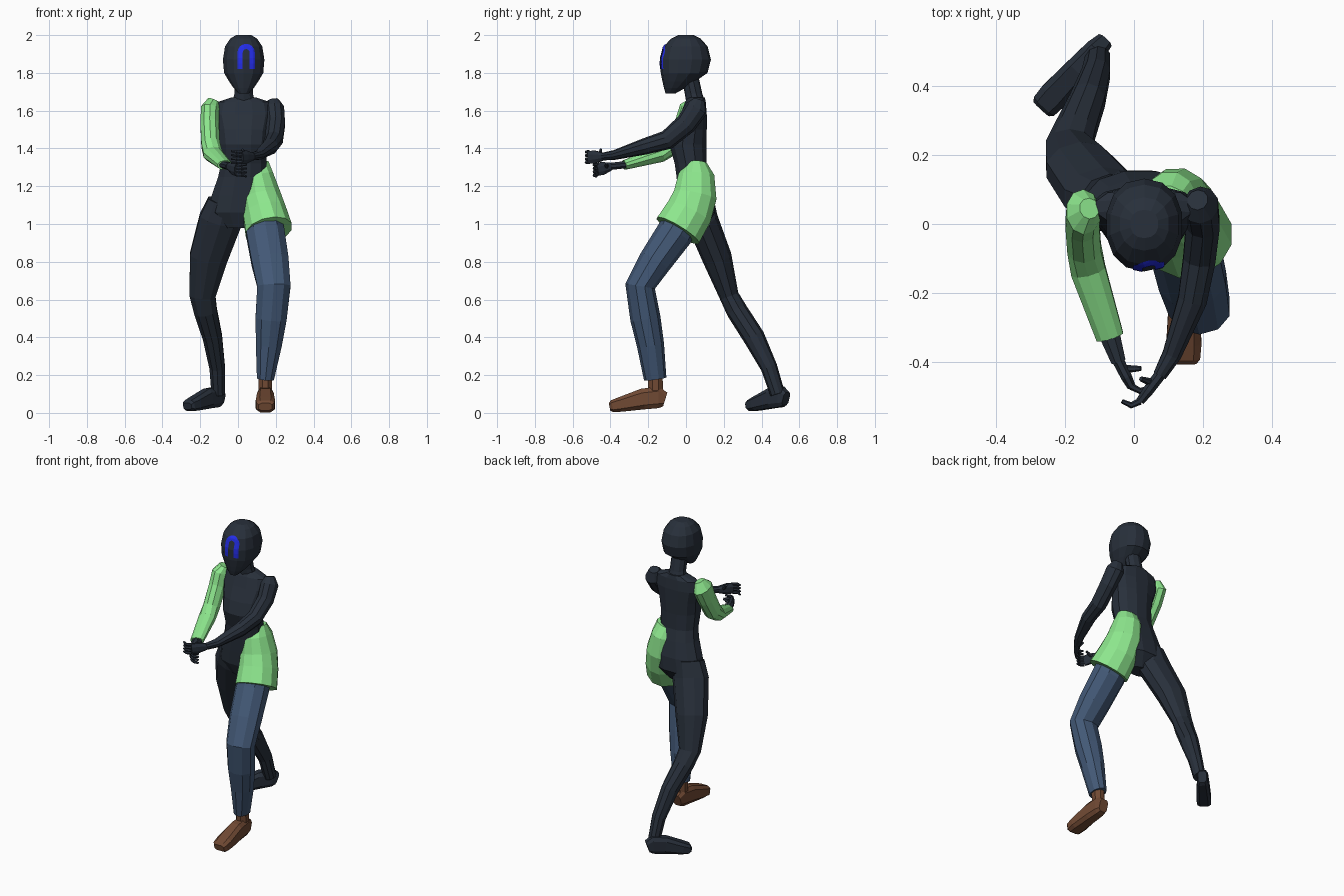
import bpy, bmesh, math
from mathutils import Vector
from mathutils.bvhtree import BVHTree


def material(name, rgb):
    m = bpy.data.materials.new(name)
    m.diffuse_color = (*rgb, 1)
    return m


DARK = material("dark navy", (0.021, 0.029, 0.043))
GREEN = material("light green", (0.27, 0.80, 0.27))
DENIM = material("denim blue", (0.055, 0.098, 0.18))
BROWN = material("brown leather", (0.165, 0.068, 0.034))
BLUE = material("bright blue", (0.017, 0.026, 0.80))


def finish(name, bm, mat):
    bmesh.ops.recalc_face_normals(bm, faces=bm.faces)
    me = bpy.data.meshes.new(name)
    bm.to_mesh(me)
    bm.free()
    me.materials.append(mat)
    ob = bpy.data.objects.new(name, me)
    bpy.context.collection.objects.link(ob)
    return ob


def loft(name, rows, mat, n=10, p=1.0, level=False, ref=(1, 0, 0)):
    """Skin rings (x, y, z, half width, half depth) along a path."""
    bm = bmesh.new()
    pts = [Vector(r[:3]) for r in rows]
    rings = []
    for i, r in enumerate(rows):
        t = pts[min(i + 1, len(pts) - 1)] - pts[max(i - 1, 0)]
        t = Vector((0, 0, -1)) if level else t.normalized()
        u = Vector(ref)
        u = (u - t * u.dot(t)).normalized()
        v = t.cross(u)
        ring = []
        for k in range(n):
            a = math.tau * (k + 0.5) / n
            c, s = math.cos(a), math.sin(a)
            c = math.copysign(abs(c) ** p, c)
            s = math.copysign(abs(s) ** p, s)
            ring.append(bm.verts.new(pts[i] + u * c * r[3] * 1.03 + v * s * r[4] * 1.03))
        rings.append(ring)
    for a, b in zip(rings, rings[1:]):
        for k in range(n):
            bm.faces.new((a[k], a[(k + 1) % n], b[(k + 1) % n], b[k]))
    bm.faces.new(rings[0])
    bm.faces.new(rings[-1])
    return finish(name, bm, mat)


# Head, neck and torso
head = loft("head", [
    (0.03, 0.00, 2.00, 0.04, 0.04), (0.03, 0.00, 1.982, 0.07, 0.075),
    (0.03, -0.002, 1.94, 0.098, 0.113), (0.03, -0.003, 1.87, 0.109, 0.131),
    (0.03, -0.01, 1.80, 0.103, 0.12), (0.03, -0.037, 1.755, 0.077, 0.085),
    (0.03, -0.06, 1.72, 0.053, 0.055), (0.03, -0.083, 1.69, 0.025, 0.024)],
    DARK, 14, 0.9, True)
loft("neck", [(0.03, 0.055, 1.63, 0.065, 0.05), (0.03, 0.04, 1.69, 0.05, 0.045),
              (0.03, 0.02, 1.78, 0.05, 0.045)], DARK, 10, level=True)
loft("torso", [
    (0.03, 0.055, 1.67, 0.065, 0.045), (0.03, 0.05, 1.645, 0.14, 0.055),
    (0.03, 0.04, 1.58, 0.155, 0.07), (0.03, 0.022, 1.50, 0.135, 0.088),
    (0.03, 0.01, 1.42, 0.125, 0.098), (0.03, 0.025, 1.32, 0.12, 0.085),
    (0.025, 0.04, 1.25, 0.13, 0.09), (0.02, 0.055, 1.15, 0.16, 0.098),
    (0.005, 0.06, 1.06, 0.16, 0.095), (0.0, 0.05, 0.98, 0.07, 0.05)],
    DARK, 12, 0.9, True)

# Painted arch on the face, laid onto the head surface
bm = bmesh.new()
for v in head.data.vertices:
    bm.verts.new(v.co)
bm.verts.ensure_lookup_table()
for f in head.data.polygons:
    bm.faces.new([bm.verts[i] for i in f.vertices])
tree = BVHTree.FromBMesh(bm)
bm.free()
cx, cz, inner, outer = 0.043, 1.908, 0.018, 0.046
spine = [(-1, 0, z) for z in (1.82, 1.85, 1.88)]
spine += [(math.cos(a), math.sin(a), cz) for a in [math.pi * (1 - k / 8) for k in range(9)]]
spine += [(1, 0, z) for z in (1.88, 1.85, 1.82)]
bm = bmesh.new()
strips = []
for c, s, z in spine:
    row = []
    for k in range(5):
        r = inner + (outer - inner) * k / 4
        hit = tree.ray_cast(Vector((cx + c * r, -1, z + s * r)), Vector((0, 1, 0)))[0]
        row.append(bm.verts.new(hit + Vector((0, -0.004, 0))))
    strips.append(row)
for a, b in zip(strips, strips[1:]):
    for k in range(4):
        bm.faces.new((a[k], b[k], b[k + 1], a[k + 1]))
mark = finish("face_mark", bm, BLUE)
if mark.data.polygons[0].normal.y > 0:
    mark.data.flip_normals()

# Arms
loft("green_sleeve", [
    (-0.13, 0.045, 1.655, 0.03, 0.03), (-0.147, 0.035, 1.61, 0.05, 0.068),
    (-0.15, 0.0, 1.53, 0.05, 0.06), (-0.145, -0.07, 1.42, 0.05, 0.055),
    (-0.133, -0.135, 1.37, 0.052, 0.042), (-0.07, -0.328, 1.312, 0.041, 0.025)], GREEN)
loft("dark_arm", [
    (0.185, 0.07, 1.655, 0.03, 0.03), (0.193, 0.055, 1.61, 0.052, 0.06),
    (0.2, 0.0, 1.53, 0.05, 0.055), (0.19, -0.1, 1.445, 0.048, 0.05),
    (0.17, -0.22, 1.41, 0.043, 0.042), (0.11, -0.38, 1.365, 0.028, 0.025),
    (0.075, -0.44, 1.357, 0.02, 0.02)], DARK)
loft("wrist", [(-0.075, -0.31, 1.315, 0.033, 0.02), (-0.045, -0.40, 1.305, 0.022, 0.02)], DARK, 8)


def hand(name, wrist, palm, tip, thumb):
    """Flat palm with four fingers stacked in height, plus a thumb."""
    w, q, t = Vector(wrist), Vector(palm), Vector(tip)
    up = (0, 0, 1)
    loft(name + "_palm", [(*w, 0.02, 0.018), (*w.lerp(q, 0.6), 0.036, 0.017),
                          (*q, 0.035, 0.013)], DARK, 8, ref=up)
    for i in range(4):
        dz = Vector((0, 0, 0.027 - 0.018 * i))
        bend = q.lerp(t, 0.5) + Vector((0, -0.012, 0))
        loft(f"{name}_finger_{i + 1}", [(*(q + dz), 0.010, 0.010), (*(bend + dz), 0.009, 0.009),
                                        (*(t + dz * 1.15), 0.006, 0.006)], DARK, 6, ref=up)
    m = w.lerp(q, 0.35)
    loft(name + "_thumb", [(*m, 0.013, 0.013), (*Vector(thumb), 0.007, 0.007)], DARK, 6, ref=up)


hand("upper_hand", (0.078, -0.435, 1.357), (0.018, -0.515, 1.353), (-0.035, -0.515, 1.355),
     (0.02, -0.45, 1.395))
hand("lower_hand", (-0.047, -0.395, 1.305), (-0.008, -0.472, 1.288), (0.045, -0.475, 1.283),
     (0.02, -0.42, 1.32))

# Half skirt and legs
loft("half_skirt", [
    (0.09, 0.055, 1.32, 0.072, 0.055), (0.103, 0.055, 1.26, 0.083, 0.095),
    (0.12, 0.048, 1.15, 0.105, 0.115), (0.14, 0.015, 1.06, 0.115, 0.125),
    (0.163, -0.043, 0.965, 0.124, 0.13)], GREEN, 12)
loft("trouser_leg", [
    (0.13, 0.0, 1.06, 0.095, 0.095), (0.145, -0.06, 0.95, 0.103, 0.095),
    (0.17, -0.165, 0.80, 0.10, 0.085), (0.19, -0.243, 0.67, 0.09, 0.077),
    (0.175, -0.215, 0.50, 0.084, 0.078), (0.163, -0.188, 0.36, 0.07, 0.07),
    (0.145, -0.163, 0.18, 0.046, 0.058)], DENIM)
loft("dark_leg", [
    (-0.07, 0.06, 1.12, 0.09, 0.085), (-0.093, 0.085, 1.02, 0.115, 0.083),
    (-0.157, 0.165, 0.82, 0.102, 0.076), (-0.188, 0.228, 0.62, 0.07, 0.05),
    (-0.172, 0.27, 0.54, 0.062, 0.055), (-0.135, 0.36, 0.40, 0.052, 0.056),
    (-0.11, 0.44, 0.24, 0.042, 0.043), (-0.105, 0.485, 0.10, 0.036, 0.038)], DARK)


def foot(name, heel, toe, mat, lift, wide):
    """Boxy foot running from heel to toe."""
    h, t = Vector(heel), Vector(toe)
    d = t - h
    rows = []
    for f, low, top, half in ((0, 0.03, 0.11, 0.03), (0.12, 0.022, 0.14, 0.04),
                              (0.4, 0.015, 0.13, 0.045), (0.8, 0.003, 0.085, 0.052),
                              (0.95, 0.0, 0.068, 0.048), (1, 0.01, 0.052, 0.036)):
        c = h + d * f
        low += lift
        rows.append((c.x, c.y, (low + top) / 2, half * wide, (top - low) / 2))
    loft(name, rows, mat, 8, 0.6, ref=(d.y, -d.x, 0))


loft("shoe_ankle", [(0.145, -0.163, 0.22, 0.038, 0.04), (0.145, -0.16, 0.08, 0.038, 0.042)], BROWN, 8)
foot("brown_shoe", (0.145, -0.11, 0), (0.145, -0.405, 0), BROWN, 0.002, 1.0)
foot("dark_foot", (-0.088, 0.53, 0), (-0.268, 0.335, 0), DARK, 0.008, 0.85)
